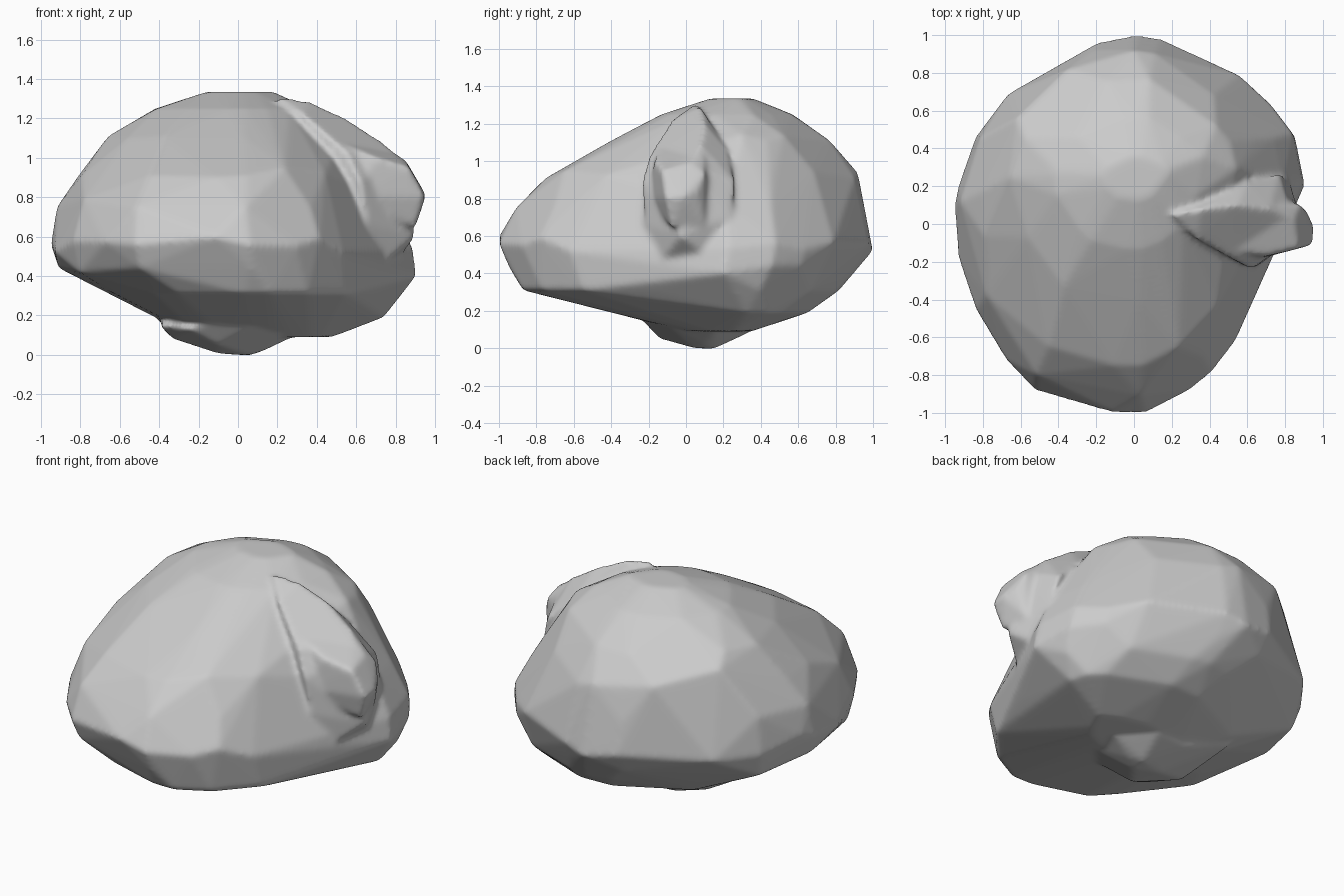
import bpy, bmesh, math

grey = bpy.data.materials.new("stone grey")
grey.diffuse_color = (0.6, 0.6, 0.6, 1)
stone = bmesh.new()


def add_hull(points):
    """Add the faceted convex hull of some points to the stone."""
    verts = [stone.verts.new(p) for p in points]
    res = bmesh.ops.convex_hull(stone, input=verts, use_existing_faces=False)
    junk = {g for g in res["geom_interior"] + res["geom_unused"]
            if isinstance(g, bmesh.types.BMVert)}
    bmesh.ops.delete(stone, geom=[v for v in junk if v.is_valid], context='VERTS')


# Main body: plan outline scaled into the extents of each height level
outline = [(-.95, .1), (-.93, .2), (-.84, .46), (-.67, .69), (-.2, .96), (0, 1),
           (.13, .98), (.54, .79), (.7, .64), (.82, .48), (.87, .22), (.68, -.2),
           (.57, -.4), (.52, -.62), (.4, -.78), (.28, -.88), (.05, -1), (-.12, -1),
           (-.53, -.88), (-.68, -.72), (-.84, -.45), (-.93, -.18)]
levels = [  # z, x min, x max, y min, y max
    (1.335, -.16, .18, .13, .36),
    (1.25, -.42, .42, -.13, .57),
    (1.11, -.66, .59, -.40, .78),
    (.91, -.81, .74, -.75, .92),
    (.75, -.92, .82, -.91, .96),
    (.56, -.95, .89, -1.0, 1.0),
    (.44, -.91, .87, -.95, .93),
    (.31, -.64, .83, -.87, .82),
    (.19, -.42, .74, -.20, .66),
    (.09, -.20, .50, .00, .35)]
extremes = {0, 4, 6, 9, 16, 18}
body_points = [(-.35, .82, .98), (-.62, .56, 1.06)]   # back left shoulder
for i, (z, x0, x1, y0, y1) in enumerate(levels):
    for k, (x, y) in enumerate(outline):
        if i != 5 and k not in extremes and (k + i) % 2:   # staggered facets
            continue
        pull = 1
        if 7 <= k <= 10:            # back right leans in above, bulges below
            pull = .92 if 1 <= i <= 3 else .96 if i == 4 else 1.04 if i in (6, 7) else 1
        elif k in (19, 20) and 1 <= i <= 4:
            pull = .96
        dz = .04 * math.sin(k * 2.4 + i) if k not in extremes and 1 < i < 7 else 0
        body_points.append((pull * (x0 + (x + .95) / 1.82 * (x1 - x0)),
                            pull * (y0 + (y + 1) / 2 * (y1 - y0)), z + dz))
add_hull(body_points)

# Ridge running down the right side, ending in a knob
add_hull([
    (.2, .05, 1.31), (.36, .08, 1.29), (.33, -.08, 1.22), (.55, .10, 1.2),
    (.72, .08, 1.09), (.6, .22, 1.06), (.55, -.2, 1.03), (.62, -.24, .88),
    (.77, .27, .88), (.66, -.22, .66), (.82, .24, .7), (.76, -.12, .48),
    (.8, .16, .46), (.9, -.03, .6), (.3, 0, .8), (.84, .02, .99)])
add_hull([
    (.72, .1, 1.07), (.85, .03, .99), (.88, .1, .93), (.92, .06, .84),
    (.955, -.02, .81), (.945, -.11, .8), (.87, -.13, .95), (.7, -.17, 1.0),
    (.9, -.08, .64), (.87, .1, .66), (.6, -.2, .8), (.6, .2, .8),
    (.42, -.13, 1.12)])

# Low lump underneath
add_hull([
    (-.40, -.05, .15), (-.33, .02, .08), (-.25, -.2, .13), (-.1, -.25, .17),
    (-.1, -.14, .05), (-.1, .1, .005), (.06, .15, -.003), (.04, .04, 0),
    (.13, .1, .02), (.1, -.24, .16), (.24, -.1, .13), (.26, .15, .08),
    (.1, .33, .08), (-.15, .32, .09), (-.4, .36, .18), (0, 0, .3)])

# Fuse the parts into one stone with slightly worn edges
bmesh.ops.recalc_face_normals(stone, faces=stone.faces[:])
me = bpy.data.meshes.new("boulder")
stone.to_mesh(me)
stone.free()
me.materials.append(grey)
ob = bpy.data.objects.new("boulder", me)
bpy.context.collection.objects.link(ob)
r = ob.modifiers.new("fuse", 'REMESH')
r.mode, r.voxel_size, r.use_smooth_shade = 'VOXEL', .016, True
s = ob.modifiers.new("wear", 'SMOOTH')
s.factor, s.iterations = .5, 8
